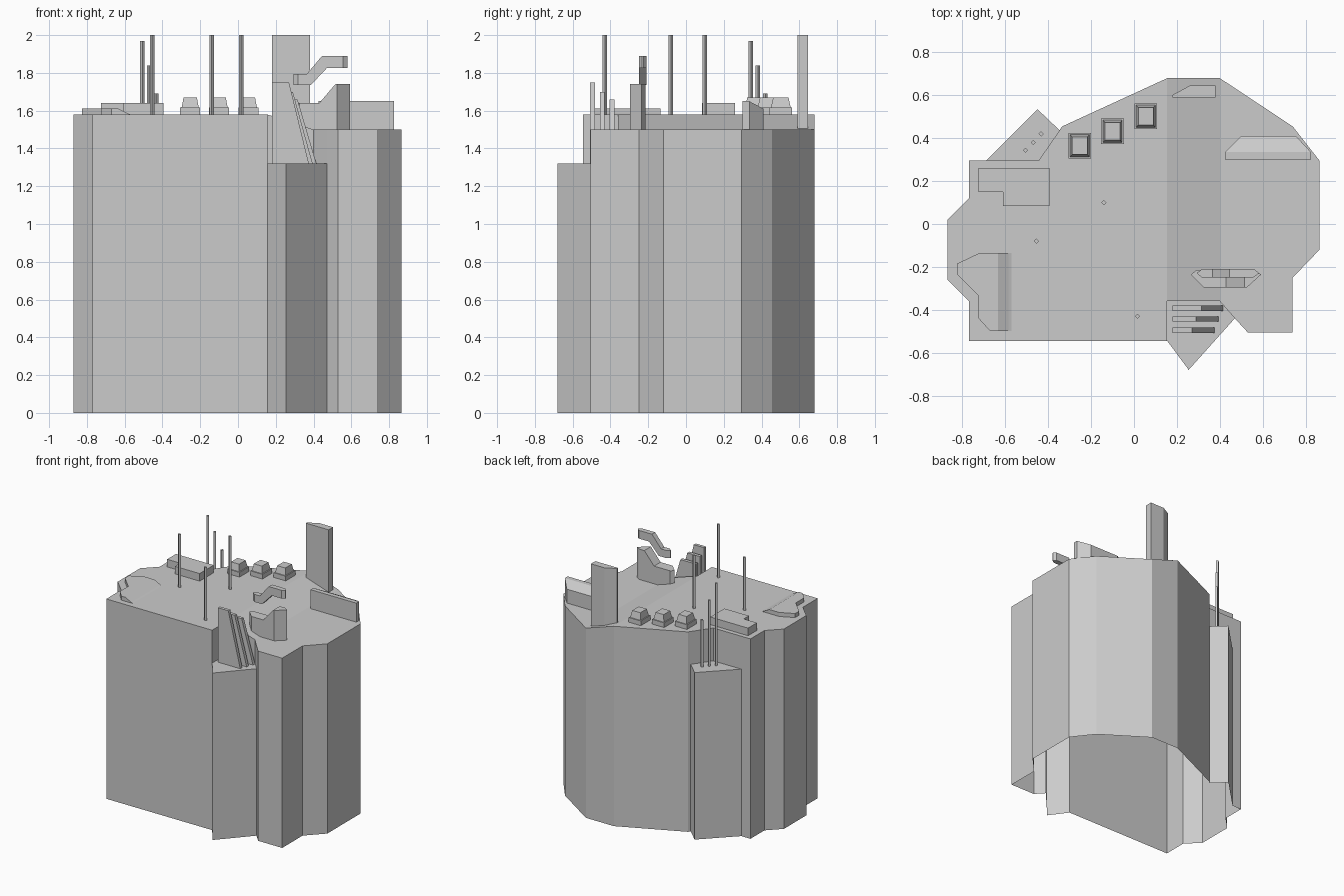
import bpy, bmesh
from mathutils import Vector

if "Cube" in bpy.data.objects:
    bpy.data.objects.remove(bpy.data.objects["Cube"])


def add_object(name, bm):
    bmesh.ops.remove_doubles(bm, verts=bm.verts, dist=0.0005)
    bmesh.ops.recalc_face_normals(bm, faces=bm.faces)
    me = bpy.data.meshes.new(name)
    bm.to_mesh(me)
    bm.free()
    ob = bpy.data.objects.new(name, me)
    bpy.context.collection.objects.link(ob)
    return ob


def interp(knots, t):
    if t <= knots[0][0]:
        return knots[0][1]
    for (a, za), (b, zb) in zip(knots, knots[1:]):
        if t <= b:
            return za + (zb - za) * (t - a) / (b - a)
    return knots[-1][1]


def prism(name, pts, bottom, top, axis=0):
    """Footprint raised between two height profiles running along one axis."""
    bottom = bottom if isinstance(bottom, list) else [(0, bottom)]
    top = top if isinstance(top, list) else [(0, top)]
    bm = bmesh.new()
    face = bm.faces.new([bm.verts.new((x, y, 0)) for x, y in pts])
    ext = bmesh.ops.extrude_face_region(bm, geom=[face], use_keep_orig=True)
    for v in ext["geom"]:
        if isinstance(v, bmesh.types.BMVert):
            v.co.z = 1
    no = Vector((1, 0, 0)) if axis == 0 else Vector((0, 1, 0))
    for t, _ in (bottom if len(bottom) > 1 else []) + (top if len(top) > 1 else []):
        bmesh.ops.bisect_plane(bm, geom=bm.verts[:] + bm.edges[:] + bm.faces[:],
                               dist=0.0001, plane_co=no * t, plane_no=no)
    for v in bm.verts:
        v.co.z = interp(top if v.co.z > 0.5 else bottom, v.co[axis])
    return add_object(name, bm)


def rect(x0, x1, y0, y1):
    return [(x0, y0), (x1, y0), (x1, y1), (x0, y1)]


# Main hull: open underneath, roof steps down to the right
LOW = 1.32
hull = [(-.77, -.545), (.155, -.545), (.155, -.36), (.40, -.36), (.47, -.44),
        (.53, -.505), (.74, -.505), (.74, -.25), (.865, -.12), (.865, .295),
        (.74, .455), (.40, .68), (.155, .68), (-.335, .455), (-.347, .437),
        (-.445, .295), (-.69, .295), (-.77, .295), (-.77, .12), (-.87, .02),
        (-.87, -.26), (-.77, -.36)]
notch_edges = {1, 2, 3, 14, 15}      # walls that only start above the low towers


def wall(bm, a, b, z0, za, zb):
    bm.faces.new([bm.verts.new(c) for c in
                  ((*a, z0), (*b, z0), (*b, zb), (*a, za))])


def cap(bm, pts):
    bm.faces.new([bm.verts.new(p) for p in pts])


def roof(p):
    return interp([(.155, 1.58), (.40, 1.5)], p[0])


bm = bmesh.new()
n = len(hull)
for i, a in enumerate(hull):
    b = hull[(i + 1) % n]
    wall(bm, a, b, LOW if i in notch_edges else 0, roof(a), roof(b))
for ids in (range(3, 12), (2, 3, 11, 12), [*range(12, n), 0, 1, 2]):
    cap(bm, [(*hull[i], roof(hull[i])) for i in ids])

# Low corner towers joined to the hull walls
for outer, inner in (([hull[1], (.255, -.68), hull[4]], [hull[3], hull[2]]),
                     ([hull[14], (-.45, .535), hull[16]], [hull[15]])):
    for a, b in zip(outer, outer[1:]):
        wall(bm, a, b, 0, LOW, LOW)
    cap(bm, [(*p, LOW) for p in outer + inner])
add_object("building_hull", bm)

# Roof vents: square base with a tapered cap
for i, (x, y) in enumerate([(-.253, .365), (-.10, .432), (.055, .502)]):
    prism(f"vent_base_{i}", rect(x - .053, x + .053, y - .06, y + .06), 1.57, 1.617)
    top = prism(f"vent_cap_{i}", rect(x - .045, x + .045, y - .052, y + .052), 1.617, 1.67)
    for v in top.data.vertices:
        if v.co.z > 1.65:
            v.co.x = x + (v.co.x - x) * .78
            v.co.y = y + (v.co.y - y) * .78

# Antennas: thin four-sided rods
R = .012
for i, (x, y, z0, z1) in enumerate([
        (-.506, .344, LOW, 1.97), (-.47, .38, LOW, 1.84), (-.433, .42, LOW, 1.69),
        (-.455, -.08, 1.57, 2), (-.14, .10, 1.57, 2), (.017, -.43, 1.57, 2)]):
    prism(f"antenna_{i}", [(x - R, y), (x, y - R), (x + R, y), (x, y + R)], z0, z1)

# Flat roof housings on the left
prism("roof_box", [(-.725, .15), (-.61, .15), (-.61, .085), (-.395, .085),
                   (-.395, .26), (-.725, .26)], 1.57, 1.64)
prism("roof_ramp", [(-.72, -.135), (-.825, -.185), (-.825, -.235), (-.725, -.335),
                    (-.725, -.44), (-.67, -.5), (-.57, -.5), (-.57, -.135)],
      1.575, [(-.635, 1.612), (-.585, 1.586), (-.57, 1.58)])

# Tall rear slab and right-hand parapet
prism("rear_slab", [(.18, .59), (.38, .59), (.38, .645), (.26, .645), (.18, .602)], 1.49, 2)
prism("side_parapet", [(.425, .30), (.825, .30), (.825, .335), (.755, .41),
                       (.50, .41), (.425, .335)],
      1.49, [(.335, 1.65), (.41, 1.61)], axis=1)

# Sloped fins standing on the front tower
for i, (y, x0, x1, z) in enumerate([(-.495, .27, .375, 1.75), (-.443, .29, .395, 1.70),
                                    (-.392, .315, .415, 1.66)]):
    prism(f"front_fin_{i}", rect(.18, x1, y - .0125, y + .0125), LOW, [(x0, z), (x1, LOW)])

# Stepped block with a bent duct floating above it
prism("stepped_block", [(.265, -.237), (.325, -.297), (.525, -.297), (.593, -.235),
                        (.56, -.215), (.29, -.215)],
      1.49, [(.43, 1.64), (.515, 1.74)])
prism("bent_duct", [(.295, -.232), (.318, -.25), (.555, -.25), (.58, -.232),
                    (.58, -.226), (.56, -.21), (.318, -.21), (.295, -.226)],
      [(.385, 1.735), (.47, 1.825)], [(.365, 1.795), (.445, 1.89)])
